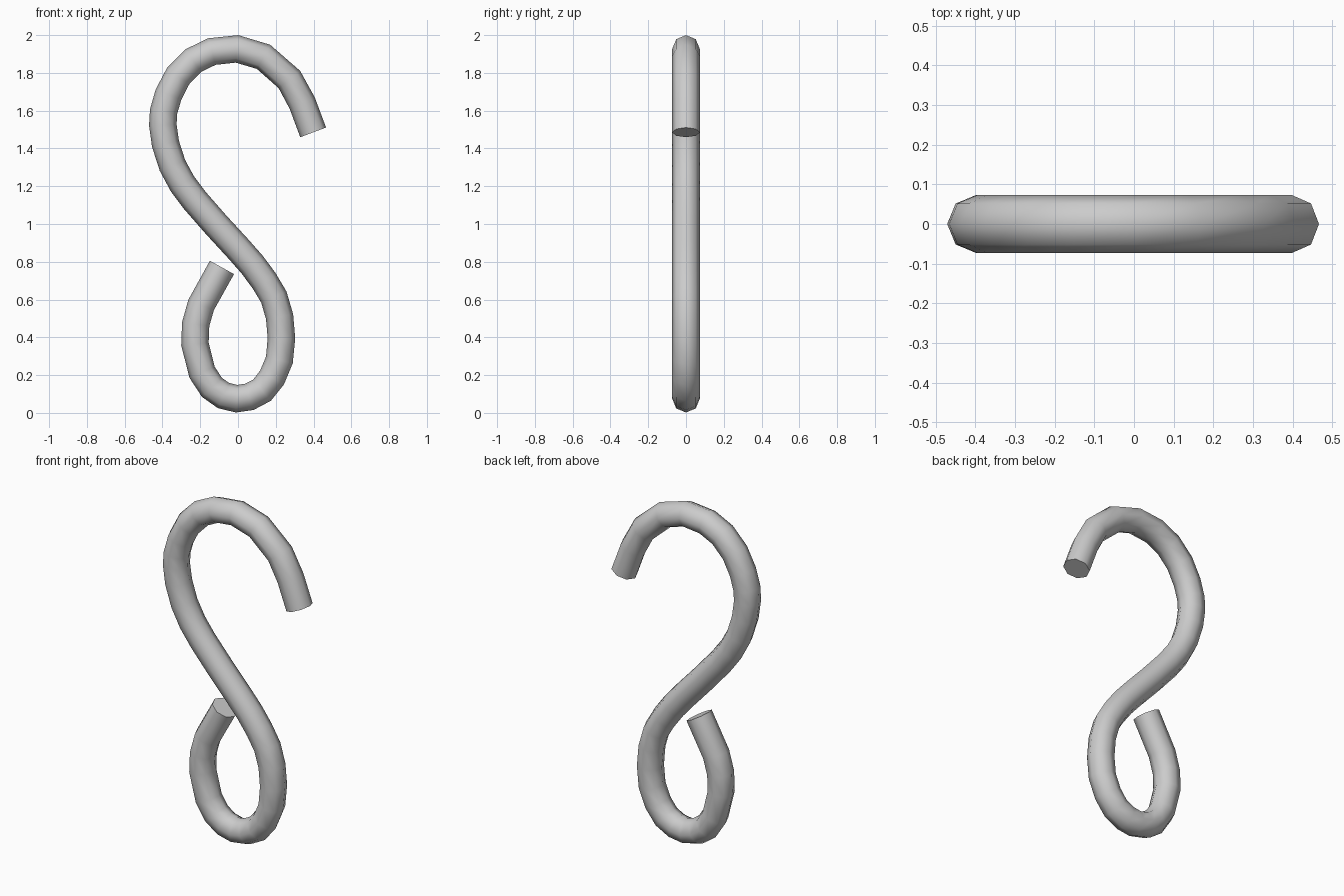
import bpy, bmesh, math
from mathutils import Vector

if "Cube" in bpy.data.objects:
    bpy.data.objects.remove(bpy.data.objects["Cube"])

RADIUS, SIDES = 0.073, 8

# Wire centreline in the x-z plane: open upper hook, diagonal shank, closed lower loop
PATH = [
    (0.398, 1.485), (0.34, 1.64), (0.272, 1.765), (0.135, 1.885), (-0.005, 1.927),
    (-0.138, 1.913), (-0.237, 1.865), (-0.317, 1.783), (-0.368, 1.685),
    (-0.394, 1.595), (-0.398, 1.525), (-0.384, 1.425), (-0.347, 1.31),
    (-0.294, 1.212), (-0.228, 1.124), (-0.115, 0.995), (0, 0.87),
    (0.075, 0.785), (0.138, 0.70), (0.19, 0.613), (0.22, 0.51), (0.23, 0.395),
    (0.219, 0.28), (0.18, 0.187), (0.127, 0.12), (0.06, 0.085), (-0.008, 0.075),
    (-0.077, 0.092), (-0.138, 0.135), (-0.19, 0.215), (-0.228, 0.365),
    (-0.224, 0.47), (-0.195, 0.572), (-0.085, 0.77),
]
pts = [Vector((x, 0, z)) for x, z in PATH]
last = len(pts) - 1
side = Vector((0, 1, 0))

# Sweep an octagonal section along the centreline
bm = bmesh.new()
rings = []
for i, p in enumerate(pts):
    into = (p - pts[max(i - 1, 0)]).normalized()
    out = (pts[min(i + 1, last)] - p).normalized()
    normal = (into + out).normalized().cross(side)
    ring = []
    for k in range(SIDES):
        a = 2 * math.pi * k / SIDES
        ring.append(bm.verts.new(p + RADIUS * (math.cos(a) * normal + math.sin(a) * side)))
    rings.append(ring)
for r, s in zip(rings, rings[1:]):
    for k in range(SIDES):
        j = (k + 1) % SIDES
        bm.faces.new((r[k], r[j], s[j], s[k]))

# Flat cut ends
bm.faces.new(rings[0])
bm.faces.new(rings[-1])
bmesh.ops.recalc_face_normals(bm, faces=bm.faces)

mesh = bpy.data.meshes.new("s_hook")
bm.to_mesh(mesh)
bm.free()
hook = bpy.data.objects.new("s_hook", mesh)
bpy.context.collection.objects.link(hook)

# Smooth wire with crisp cut ends
bpy.context.view_layer.objects.active = hook
hook.select_set(True)
bpy.ops.object.shade_smooth_by_angle(angle=math.radians(60))
